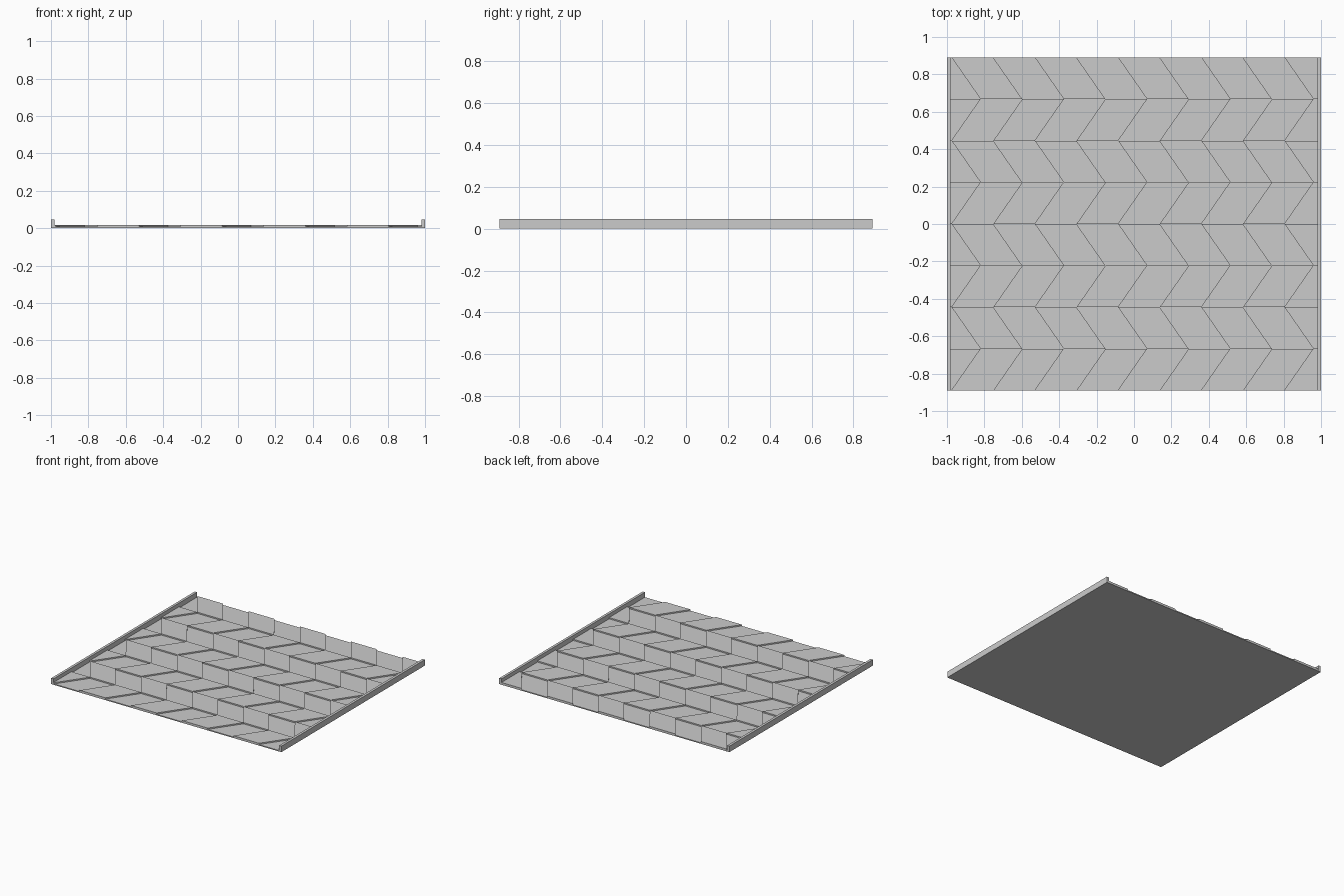
import bpy
import bmesh

cube = bpy.data.objects.get("Cube")
if cube:
    bpy.data.objects.remove(cube, do_unlink=True)

grey = bpy.data.materials.new("light_grey")
grey.use_nodes = True
colour = (0.6, 0.6, 0.6, 1)
grey.diffuse_color = colour
grey.node_tree.nodes["Principled BSDF"].inputs["Base Color"].default_value = colour

HALF_Y = 0.89
RAIL_W = 0.02
RAIL_H = 0.047
FLOOR_Z = 0.008
TILE_Z = 0.018
ROWS = 8
STEP = 2 * HALF_Y / ROWS      # tile width and row depth
LEAN = 0.155                  # sideways slant of each row
START = -0.975                # x of the first chevron tip


def add_object(name, bm):
    bmesh.ops.recalc_face_normals(bm, faces=bm.faces)
    mesh = bpy.data.meshes.new(name)
    bm.to_mesh(mesh)
    bm.free()
    mesh.materials.append(grey)
    obj = bpy.data.objects.new(name, mesh)
    bpy.context.collection.objects.link(obj)
    return obj


def box(name, x0, x1, z0, z1):
    bm = bmesh.new()
    bmesh.ops.create_cube(bm, size=1)
    for v in bm.verts:
        v.co = (x1 if v.co.x > 0 else x0,
                HALF_Y if v.co.y > 0 else -HALF_Y,
                z1 if v.co.z > 0 else z0)
    return add_object(name, bm)


# Base plate and the two side rails
box("base_plate", -1 + RAIL_W, 1 - RAIL_W, 0, FLOOR_Z)
box("left_rail", 1 - RAIL_W, 1, 0, RAIL_H)
box("right_rail", -1, -1 + RAIL_W, 0, RAIL_H)

# Raised slanted tiles, alternating along and across the rows
bm = bmesh.new()
for row in range(ROWS):
    y0 = -HALF_Y + row * STEP
    low, high = (0, LEAN) if row % 2 == 0 else (LEAN, 0)
    for col in range(-2, 10):
        if (col + row) % 2 == 0:
            continue
        x = START + col * STEP
        outline = [(x + low, y0), (x + low + STEP, y0),
                   (x + high + STEP, y0 + STEP), (x + high, y0 + STEP)]
        bottom = [bm.verts.new((px, py, FLOOR_Z)) for px, py in outline]
        top = [bm.verts.new((px, py, TILE_Z)) for px, py in outline]
        bm.faces.new(top)
        bm.faces.new(bottom[::-1])
        for i in range(4):
            j = (i + 1) % 4
            bm.faces.new((bottom[i], bottom[j], top[j], top[i]))

# Trim the tiles where they meet the rails
for side in (-1, 1):
    bmesh.ops.bisect_plane(bm, geom=bm.verts[:] + bm.edges[:] + bm.faces[:],
                           plane_co=(side * (1 - RAIL_W), 0, 0),
                           plane_no=(side, 0, 0), clear_outer=True)
add_object("chevron_tiles", bm)
